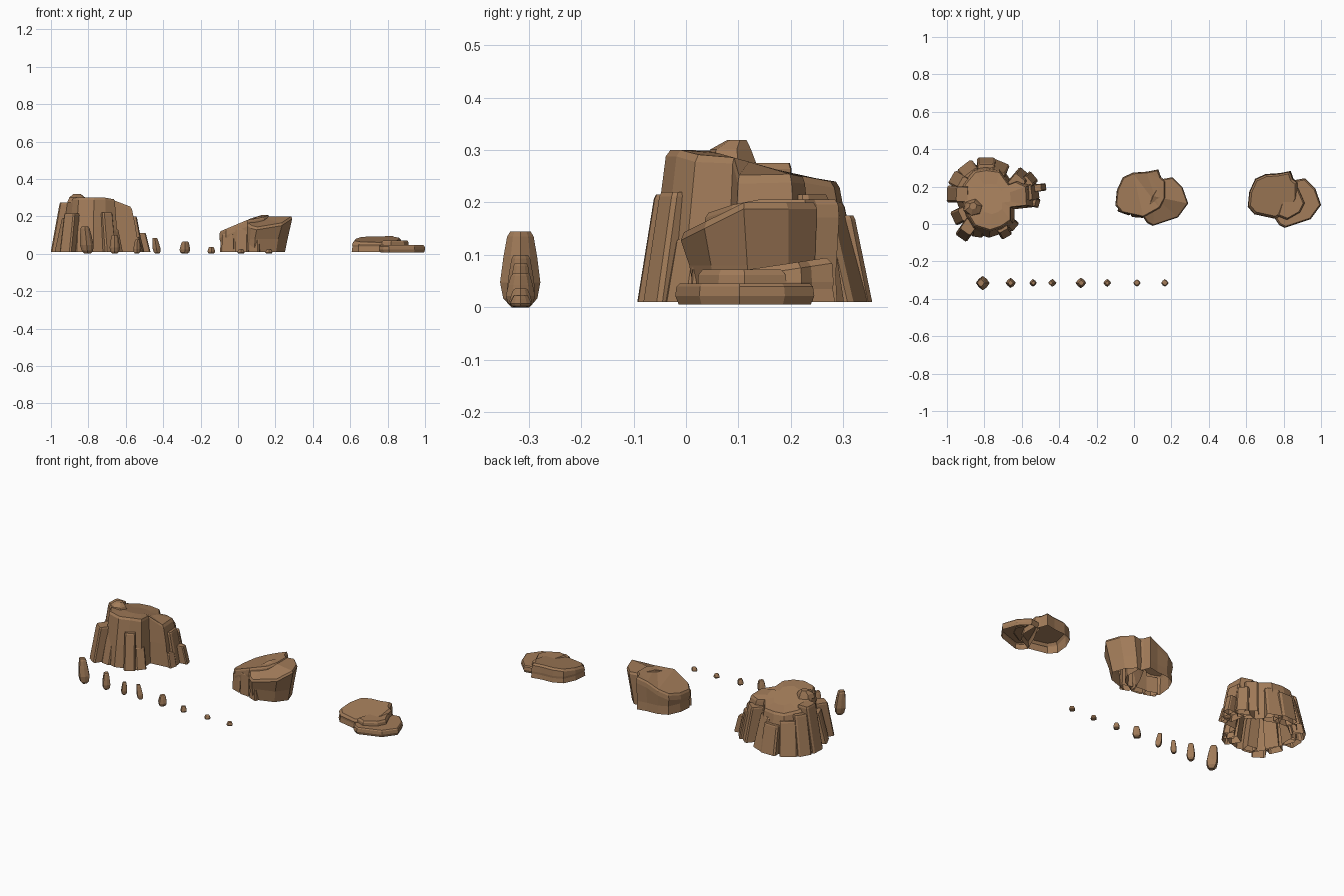
import bpy, bmesh, math, random

if "Cube" in bpy.data.objects:
    bpy.data.objects.remove(bpy.data.objects["Cube"])
random.seed(4)

stone = bpy.data.materials.new("brown_stone")
stone.diffuse_color = (0.36, 0.20, 0.10, 1)
stone.use_nodes = True
stone.node_tree.nodes["Principled BSDF"].inputs["Base Color"].default_value = stone.diffuse_color


def ring(outline, centre, scale, z, shift=(0, 0)):
    """Scaled copy of an outline; z is a number or a function of x, y."""
    pts = []
    for x, y in outline:
        px = centre[0] + (x - centre[0]) * scale + shift[0]
        py = centre[1] + (y - centre[1]) * scale + shift[1]
        pts.append((px, py, z(px, py) if callable(z) else z))
    return pts


def loft(name, rings, closed_base=False):
    """Flat-sided rock through rings listed from bottom to top."""
    bm = bmesh.new()
    rows = [[bm.verts.new(p) for p in r] for r in rings]
    n = len(rows[0])
    for low, high in zip(rows, rows[1:]):
        for i in range(n):
            j = (i + 1) % n
            bm.faces.new((low[i], low[j], high[j], high[i]))
    caps = [bm.faces.new(rows[-1])]
    if closed_base:
        caps.append(bm.faces.new(rows[0][::-1]))
    bmesh.ops.triangulate(bm, faces=caps)
    bmesh.ops.recalc_face_normals(bm, faces=bm.faces[:])
    mesh = bpy.data.meshes.new(name)
    bm.to_mesh(mesh)
    bm.free()
    mesh.materials.append(stone)
    obj = bpy.data.objects.new(name, mesh)
    bpy.context.collection.objects.link(obj)
    return obj


def column(name, x, y, angle, w, d, h, lean=0.2, z0=0.01):
    """Blocky pillar facing 'angle' (degrees), leaning back as it rises."""
    a = math.radians(angle)
    out, side = (math.cos(a), math.sin(a)), (-math.sin(a), math.cos(a))
    prof = [(-d, -w), (0.8 * d, -w), (d, -0.75 * w), (d, 0.8 * w), (0.8 * d, w), (-d, w)]
    base = [(x + out[0] * u / 2 + side[0] * v / 2,
             y + out[1] * u / 2 + side[1] * v / 2) for u, v in prof]
    back = lambda t: (-out[0] * lean * t, -out[1] * lean * t)
    loft(name, [ring(base, (x, y), 1, z0),
                ring(base, (x, y), 0.93, h * 0.96, back(h)),
                ring(base, (x, y), 0.86, h, back(h * 1.03))])


# Large mesa: flared core with a plateau falling towards the back and right
plateau = [(-.85, .28), (-.79, .29), (-.72, .28), (-.67, .21), (-.63, .225), (-.575, .20), (-.57, .10),
           (-.66, .09), (-.66, .02), (-.71, -.015), (-.77, -.035), (-.85, -.01),
           (-.88, .04), (-.90, .09), (-.93, .17), (-.90, .22)]
mid = (-.75, .14)
mesa_top = lambda x, y: max(.24, min(.30, .30 - .28 * (y - .04), .29 - .45 * (x + .66)))
loft("mesa_core", [ring(plateau, mid, 1.22, .01),
                   ring(plateau, mid, 1.13, .14),
                   ring(plateau, mid, 1.02, lambda x, y: mesa_top(x, y) - .012),
                   ring(plateau, mid, .97, mesa_top),
                   ring(plateau, mid, .5, mesa_top)])

# Knob on the plateau
knob = [(-.86 + .055 * math.cos(t), .085 + .05 * math.sin(t))
        for t in [i * math.tau / 6 + .3 for i in range(6)]]
loft("mesa_knob", [ring(knob, (-.86, .085), 1, .275),
                   ring(knob, (-.86, .085), .8, .301),
                   ring(knob, (-.86, .085), .38, .319, (0, .012))])

# Buttress columns round the mesa: x, y, angle, width, depth, height, lean
columns = [(-.905, -.045, 235, .075, .075, .215, .16), (-.835, -.04, 262, .06, .06, .18, .2),
           (-.70, -.03, 300, .065, .09, .22, .14), (-.655, .0, 320, .06, .06, .13, .2),
           (-.94, .04, 205, .08, .06, .19, .2), (-.965, .16, 178, .09, .07, .275, .16),
           (-.945, .235, 150, .08, .07, .235, .2), (-.885, .285, 128, .10, .08, .20, .22),
           (-.79, .315, 90, .10, .08, .175, .17), (-.72, .295, 68, .09, .08, .20, .22),
           (-.605, .25, 50, .08, .08, .215, .16), (-.56, .235, 40, .07, .07, .17, .16),
           (-.545, .17, 8, .09, .07, .20, .16), (-.50, .195, 8, .04, .06, .11, .2),
           (-.53, .115, 345, .05, .05, .09, .2)]
for i, col in enumerate(columns):
    column(f"mesa_column_{i + 1}", *col)

# Shared outlines of the two smaller outcrops
plate = [(-.10, .10), (-.092, .18), (-.06, .25), (-.005, .275), (.07, .28), (.13, .292), (.145, .25),
         (.17, .23), (.17, .14), (.14, .085), (.05, .035), (-.065, .06)]
shelf = [(.05, .035), (.07, .005), (.10, -.01), (.235, .035), (.29, .11), (.26, .195), (.205, .25),
         (.15, .24), (.10, .15)]
step = [(.06, .05), (.11, .03), (.18, .07), (.205, .12), (.17, .20), (.10, .19)]
moved = lambda pts: [(x + .708, y - .008) for x, y in pts]

# Middle outcrop: wedge rising to the right, with an overhanging right block
slope = lambda x, y: min(.206, .122 + .42 * (x + .09)) - (.01 if x > .1 and y < .12 else 0)
under = lambda d: (lambda x, y: slope(x, y) - d)
c = (.03, .16)
loft("outcrop_body", [ring(plate, c, .97, .01), ring(plate, c, .95, .06),
                      ring(plate, c, 1.0, under(.035)), ring(plate, c, .985, under(.01)),
                      ring(plate, c, .94, slope)])
c = (.17, .12)
block_top = lambda x, y: min(.20, .145 + .5 * y)
loft("outcrop_overhang", [ring(shelf, c, .86, .01, (-.022, .01)),
                          ring(shelf, c, .92, .08, (-.015, .006)),
                          ring(shelf, c, 1, lambda x, y: block_top(x, y) - .012),
                          ring(shelf, c, .95, block_top)])
column("outcrop_column_1", .02, .06, 265, .07, .05, .135, .03)
column("outcrop_column_2", .09, .04, 250, .06, .05, .15, .03)
column("outcrop_column_3", -.05, .075, 250, .07, .04, .105, .03)

# Low outcrop: tilted plate over a broad shelf
c = (.73, .15)
tilt = lambda x, y: .062 + .15 * (y - .05)
p = moved(plate)
loft("low_plate", [ring(p, c, 1, .01), ring(p, c, .97, .035), ring(p, c, .98, .048),
                   ring(p, c, .96, lambda x, y: tilt(x, y) - .012), ring(p, c, .88, tilt)])
c = (.875, .112)
s = moved(shelf)
loft("low_shelf", [ring(s, c, .97, .006), ring(s, c, 1.02, .022),
                   ring(s, c, 1.0, .04), ring(s, c, .95, .046)])
s = moved(step)
loft("low_step", [ring(s, (.84, .1), 1, .04), ring(s, (.84, .1), .98, .062),
                  ring(s, (.84, .1), .88, .072)])

# Row of small stones: x, radius, height, lean in x
stones = [(-.81, .036, .145, -.015), (-.66, .026, .10, .0), (-.54, .019, .075, .003),
          (-.437, .020, .085, -.014), (-.284, .026, .065, .003), (-.143, .020, .036, .0),
          (.016, .019, .024, .0), (.165, .019, .024, .002)]
levels = [(.0, .45), (.12, .85), (.33, 1), (.66, .84), (.93, .66), (1, .5)]
for i, (x, r, h, lean) in enumerate(stones):
    pts = []
    for k in range(8):
        t = k * math.tau / 8
        rr = r * (1.06 if k % 2 == 0 else .88) * random.uniform(.94, 1.04)
        pts.append((x + rr * math.cos(t), -.315 + rr * math.sin(t)))
    loft(f"small_stone_{i + 1}",
         [ring(pts, (x, -.315), sc, f * h, (lean * (f - .4), 0)) for f, sc in levels], True)
